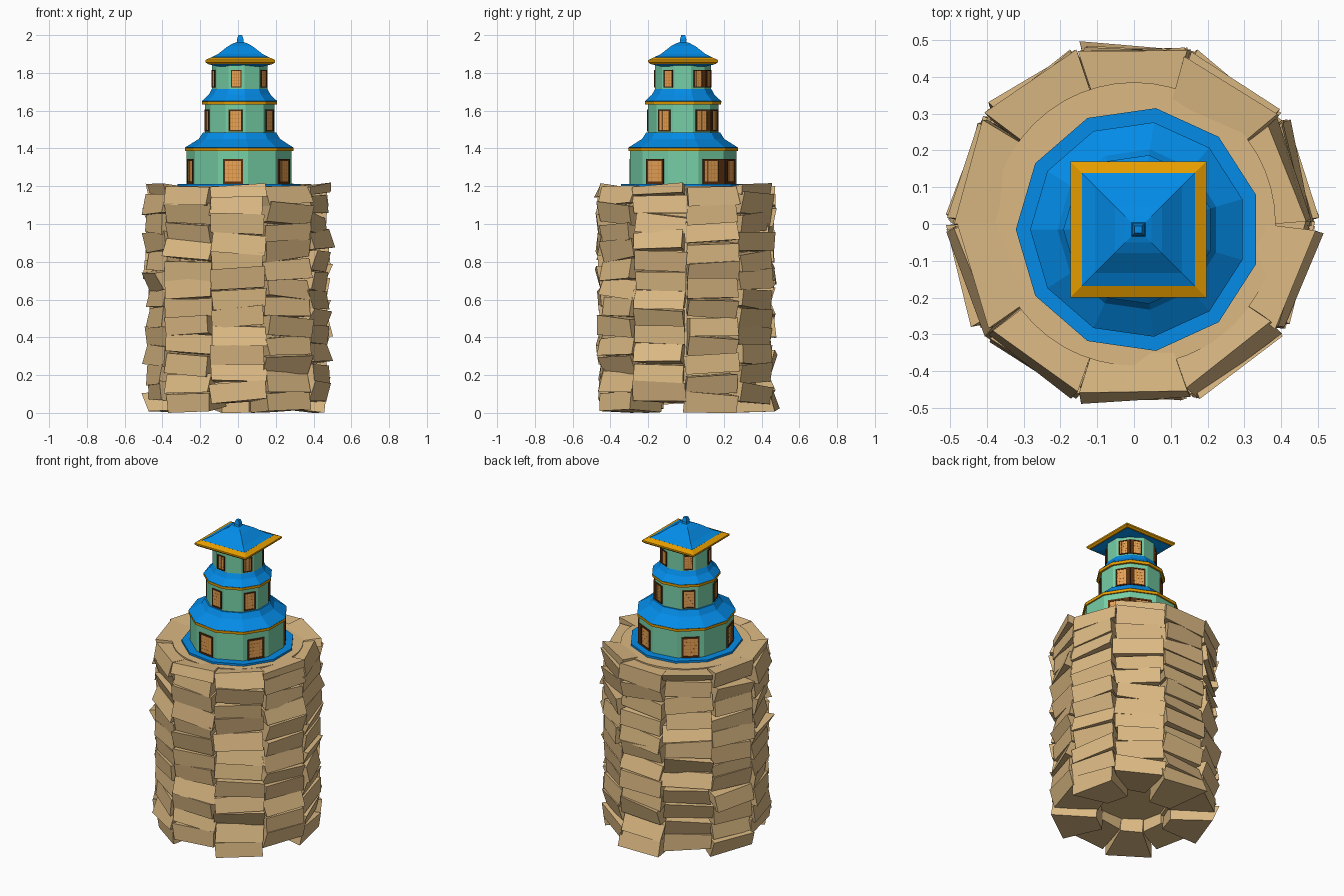
import bpy, bmesh, math, random
from mathutils import Matrix

if "Cube" in bpy.data.objects:
    bpy.data.objects.remove(bpy.data.objects["Cube"])

random.seed(5)
CX, CY = 0.012, -0.015         # pagoda axis
N = 11                         # sides of each pagoda storey
PHASE = math.pi                # one corner points to -x


def material(name, rgb):
    m = bpy.data.materials.new(name)
    m.diffuse_color = (*rgb, 1)
    m.use_nodes = True
    m.node_tree.nodes["Principled BSDF"].inputs["Base Color"].default_value = m.diffuse_color
    return m


ROCK = material("sandstone", (0.72, 0.49, 0.23))
BLUE = material("roof blue", (0.001, 0.26, 0.80))
GOLD = material("gold trim", (0.85, 0.36, 0.0))
GREEN = material("jade wall", (0.18, 0.62, 0.38))
FRAME = material("dark wood", (0.09, 0.028, 0.005))
PANE = material("amber pane", (1.0, 0.46, 0.13))
BAR = material("lattice orange", (0.65, 0.24, 0.03))


def finish(bm, name, mats):
    bmesh.ops.recalc_face_normals(bm, faces=bm.faces)
    me = bpy.data.meshes.new(name)
    bm.to_mesh(me)
    bm.free()
    for m in mats:
        me.materials.append(m)
    ob = bpy.data.objects.new(name, me)
    bpy.context.collection.objects.link(ob)
    return ob


def lathe(name, profile, mat, n=N, phase=PHASE, cx=CX, cy=CY, closed=False):
    """Faceted turned solid from (radius, z) points; closed joins last to first."""
    bm = bmesh.new()
    rings = []
    for r, z in profile:
        rings.append([bm.verts.new((cx + r * math.cos(phase + 2 * math.pi * k / n),
                                    cy + r * math.sin(phase + 2 * math.pi * k / n), z))
                      for k in range(n)])
    pairs = list(zip(rings, rings[1:]))
    if closed:
        pairs.append((rings[-1], rings[0]))
    for a, b in pairs:
        for k in range(n):
            j = (k + 1) % n
            bm.faces.new((a[k], a[j], b[j], b[k]))
    if not closed:
        bm.faces.new(rings[0][::-1])
        bm.faces.new(rings[-1])
    return finish(bm, name, [mat])


def box(bm, mat4, x0, x1, y0, y1, z0, z1, idx):
    m = mat4 @ Matrix.Translation(((x0 + x1) / 2, (y0 + y1) / 2, (z0 + z1) / 2)) \
        @ Matrix.Diagonal((x1 - x0, y1 - y0, z1 - z0, 1))
    vs = bmesh.ops.create_cube(bm, size=1, matrix=m)["verts"]
    for f in {f for v in vs for f in v.link_faces}:
        f.material_index = idx


# rock pillar: solid core wrapped in rows of ten rough wedge blocks,
# every second column raised by half a block
lathe("rock_core", [(0.385, 0.12), (0.385, 1.2)], ROCK, n=48, cx=0, cy=0)
J = random.uniform
for row in range(12):
    bm = bmesh.new()
    for k in range(10):
        ang = math.radians(18 + 36 * k)
        lean = J(-0.020, 0.020)            # outer face leans in or out
        half = 0.145 + J(-0.008, 0.006)
        vs = bmesh.ops.create_cube(bm, size=1)["verts"]
        for v in vs:
            outer, side, up = v.co.x > 0, v.co.y * 2, v.co.z * 2
            v.co = ((0.095 + lean * up if outer else -0.16) + J(-0.007, 0.007),
                    side * ((half if outer else 0.07) + J(-0.008, 0.006)),
                    up * 0.05 + J(-0.008, 0.008))
        tilt = (Matrix.Rotation(J(-0.09, 0.09), 4, 'Z')
                @ Matrix.Rotation(J(-0.12, 0.12), 4, 'Y')
                @ Matrix.Rotation(J(-0.08, 0.08), 4, 'X'))
        z = 0.06 + row * 0.0992 + (0.05 if k % 2 else 0)
        place = (Matrix.Rotation(ang, 4, 'Z')
                 @ Matrix.Translation((0.364 + J(-0.012, 0.012), 0, z)) @ tilt)
        bmesh.ops.transform(bm, matrix=place, verts=vs)
        for v in vs:
            top = 1.208 + J(-0.012, 0.012) if v.co.xy.length > 0.4 else 1.18
            v.co.z = min(max(v.co.z, 0.0), top)
    finish(bm, f"rock_row_{row + 1}", [ROCK])

# blue terrace under the pagoda
lathe("terrace", [(0.333, 1.19), (0.333, 1.213)], BLUE)

# storeys: wall radius, wall bottom, wall top, window width, window z range
STOREYS = [(0.284, 1.21, 1.41, 0.107, 1.213, 1.345),
           (0.188, 1.47, 1.66, 0.074, 1.490, 1.605),
           (0.150, 1.70, 1.86, 0.056, 1.722, 1.815)]
WINDOW_FACES = (1, 2, 4, 6, 8, 10)

for s, (r, z0, z1, w, a, b) in enumerate(STOREYS, 1):
    lathe(f"wall_{s}", [(r, z0), (r, z1)], GREEN)
    # framed lattice windows on alternate wall faces
    bm = bmesh.new()
    apo = r * math.cos(math.pi / N)
    edge = r * math.sin(math.pi / N)
    t = w * 0.10
    for k in WINDOW_FACES:
        m = Matrix.Translation((CX, CY, 0)) @ Matrix.Rotation(2 * math.pi * k / N, 4, 'Z') \
            @ Matrix.Translation((apo, 0, 0))
        h = w / 2
        left = -edge if k == 2 else -h     # the adjacent pair shares a broad post
        right = edge if k == 1 else h
        box(bm, m, -0.002, 0.003, -h + t, h - t, a + t, b - t, 1)
        for y0, y1, c, d in ((left, -h + t, a, b), (h - t, right, a, b),
                             (-h + t, h - t, a, a + t), (-h + t, h - t, b - t, b)):
            box(bm, m, -0.002, 0.007, y0, y1, c, d, 0)
        cols, rows = 4, 5
        for i in range(1, cols):
            y = -h + t + (w - 2 * t) * i / cols
            box(bm, m, 0, 0.0036, y - 0.0012, y + 0.0012, a + t, b - t, 2)
        for i in range(1, rows):
            z = a + t + (b - a - 2 * t) * i / rows
            box(bm, m, 0, 0.0036, -h + t, h - t, z - 0.0012, z + 0.0012, 2)
    finish(bm, f"windows_{s}", [FRAME, PANE, BAR])

# skirt roofs overhanging thin gold rims: eave radius, eave z, shoulder, neck
for s, (r, z, r1, z1, r2, z2) in enumerate(
        [(0.294, 1.400, 0.220, 1.450, 0.198, 1.484),
         (0.204, 1.646, 0.166, 1.686, 0.150, 1.716)], 1):
    lathe(f"skirt_roof_{s}", [(r - 0.06, z - 0.010), (r - 0.012, z - 0.010), (r, z + 0.004),
                              (r1, z1), (r2, z2)], BLUE)
    lathe(f"gold_rim_{s}", [(r - 0.014, z - 0.014), (r - 0.001, z - 0.014), (r, z + 0.003),
                            (r - 0.014, z + 0.003)], GOLD, closed=True)

# square top roof with wide sloping gold brim and finial
Q = math.sqrt(2)


def square(name, prof, mat, closed=False):
    lathe(name, [(h * Q, z) for h, z in prof], mat, n=4, phase=math.pi / 4, closed=closed)


square("top_roof", [(0.12, 1.84), (0.152, 1.847), (0.153, 1.883), (0.118, 1.900), (0.064, 1.942),
                    (0.035, 1.957), (0.020, 1.962)], BLUE)
square("top_gold_brim", [(0.150, 1.847), (0.174, 1.848), (0.185, 1.858), (0.185, 1.868),
                         (0.150, 1.884)], GOLD, closed=True)
square("roof_soffit", [(0.125, 1.835), (0.168, 1.846), (0.168, 1.850)], BLUE)
square("finial", [(0.022, 1.955), (0.016, 1.968), (0.017, 1.978), (0.010, 2.0)], BLUE)
